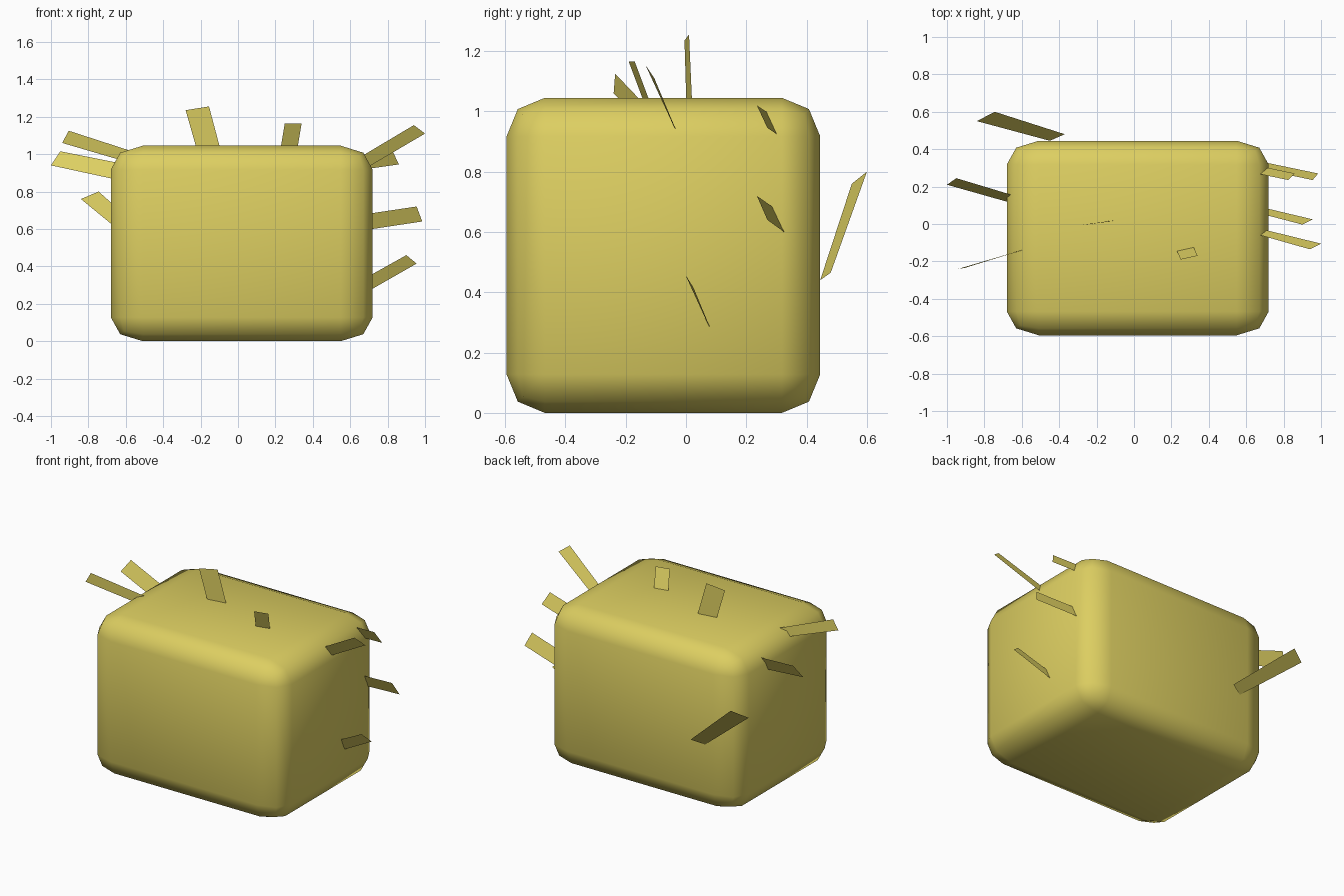
import bpy, bmesh
from mathutils import Vector

mat = bpy.data.materials.new("straw yellow")
mat.diffuse_color = (0.72, 0.62, 0.12, 1)


def add_object(name, bm):
    me = bpy.data.meshes.new(name)
    bm.to_mesh(me)
    bm.free()
    me.materials.append(mat)
    ob = bpy.data.objects.new(name, me)
    bpy.context.collection.objects.link(ob)
    return ob


# Bale body: a bevelled unit cube, stretched so the rounding stretches too
bm = bmesh.new()
bmesh.ops.create_cube(bm, size=1)
bmesh.ops.bevel(bm, geom=bm.edges[:], offset=0.122, segments=2,
                profile=0.5, affect='EDGES')
bmesh.ops.scale(bm, vec=(1.40, 1.04, 1.045), verts=bm.verts)
bmesh.ops.translate(bm, vec=(0.02, -0.075, 0.5225), verts=bm.verts)
for f in bm.faces:
    f.smooth = True
add_object("bale_body", bm)


# Loose straws: flat strips given as two tip corners, then two root corners
def straw(name, tip_a, tip_b, root_b, root_a, sink=0.08):
    a, b, c, d = map(Vector, (tip_a, tip_b, root_b, root_a))
    inward = ((c + d) - (a + b)).normalized() * sink
    bm = bmesh.new()
    bm.faces.new([bm.verts.new(p) for p in (a, b, c + inward, d + inward)])
    add_object(name, bm)


straw("top_straw_left", (-0.28, -0.005, 1.235), (-0.155, 0.01, 1.255),
      (-0.10, 0.02, 1.045), (-0.225, 0.0, 1.045))
straw("top_straw_right", (0.34, -0.17, 1.165), (0.25, -0.19, 1.165),
      (0.23, -0.145, 1.045), (0.32, -0.125, 1.045))
straw("right_straw_top_front", (0.94, -0.135, 1.155), (1.0, -0.105, 1.11),
      (0.71, -0.035, 0.94), (0.68, -0.06, 1.0))
straw("right_straw_top_back", (0.825, 0.235, 1.02), (0.86, 0.27, 0.945),
      (0.72, 0.30, 0.925), (0.68, 0.265, 1.0))
straw("right_straw_middle", (0.955, 0.235, 0.72), (0.985, 0.27, 0.64),
      (0.72, 0.325, 0.60), (0.72, 0.285, 0.685))
straw("right_straw_low", (0.90, -0.003, 0.46), (0.955, 0.025, 0.415),
      (0.72, 0.08, 0.28), (0.72, 0.045, 0.36))
straw("left_straw_front", (-0.94, -0.24, 1.06), (-0.905, -0.235, 1.125),
      (-0.60, -0.14, 1.025), (-0.63, -0.15, 0.97))
straw("left_straw_back", (-1.0, 0.21, 0.94), (-0.95, 0.245, 1.015),
      (-0.67, 0.16, 0.96), (-0.68, 0.12, 0.87))
straw("back_straw", (-0.84, 0.55, 0.76), (-0.745, 0.60, 0.80),
      (-0.37, 0.48, 0.465), (-0.45, 0.445, 0.44), sink=0)
